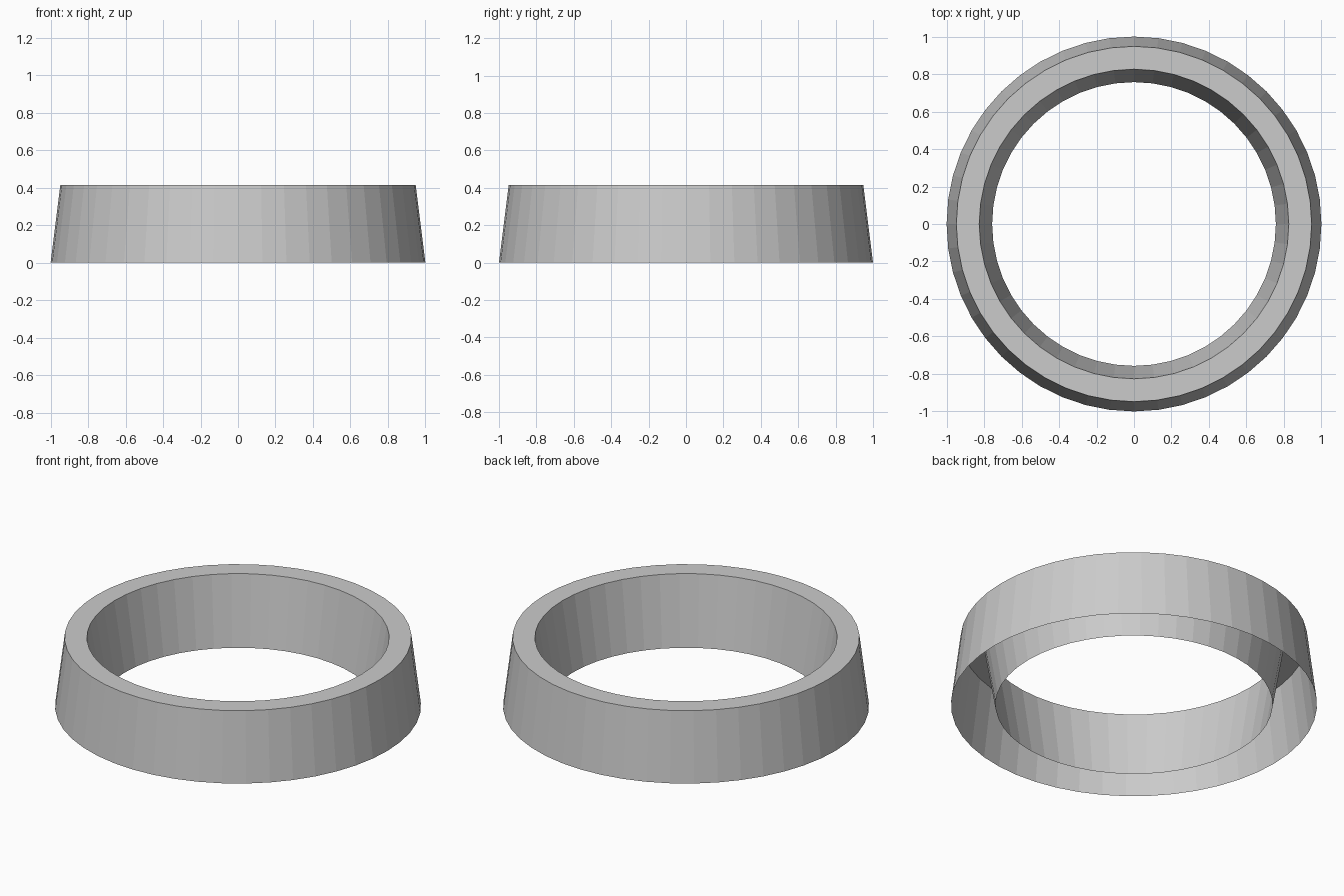
import bpy, bmesh
from math import cos, sin, tau

if "Cube" in bpy.data.objects:
    bpy.data.objects.remove(bpy.data.objects["Cube"])

SIDES = 48
# Profile (radius, z): outer wall, flat top, inner wall; the underside is open
PROFILE = [(1.0, 0.0), (0.948, 0.415), (0.826, 0.415), (0.757, 0.0)]

# Hollow tapered ring, lathed around z
bm = bmesh.new()
rings = [[bm.verts.new((r * cos(tau * i / SIDES), r * sin(tau * i / SIDES), z))
          for i in range(SIDES)] for r, z in PROFILE]
for low, high in zip(rings, rings[1:]):
    for i in range(SIDES):
        j = (i + 1) % SIDES
        bm.faces.new((low[i], low[j], high[j], high[i]))

mesh = bpy.data.meshes.new("tapered_ring")
bm.to_mesh(mesh)
bm.free()
bpy.context.collection.objects.link(bpy.data.objects.new("tapered_ring", mesh))
